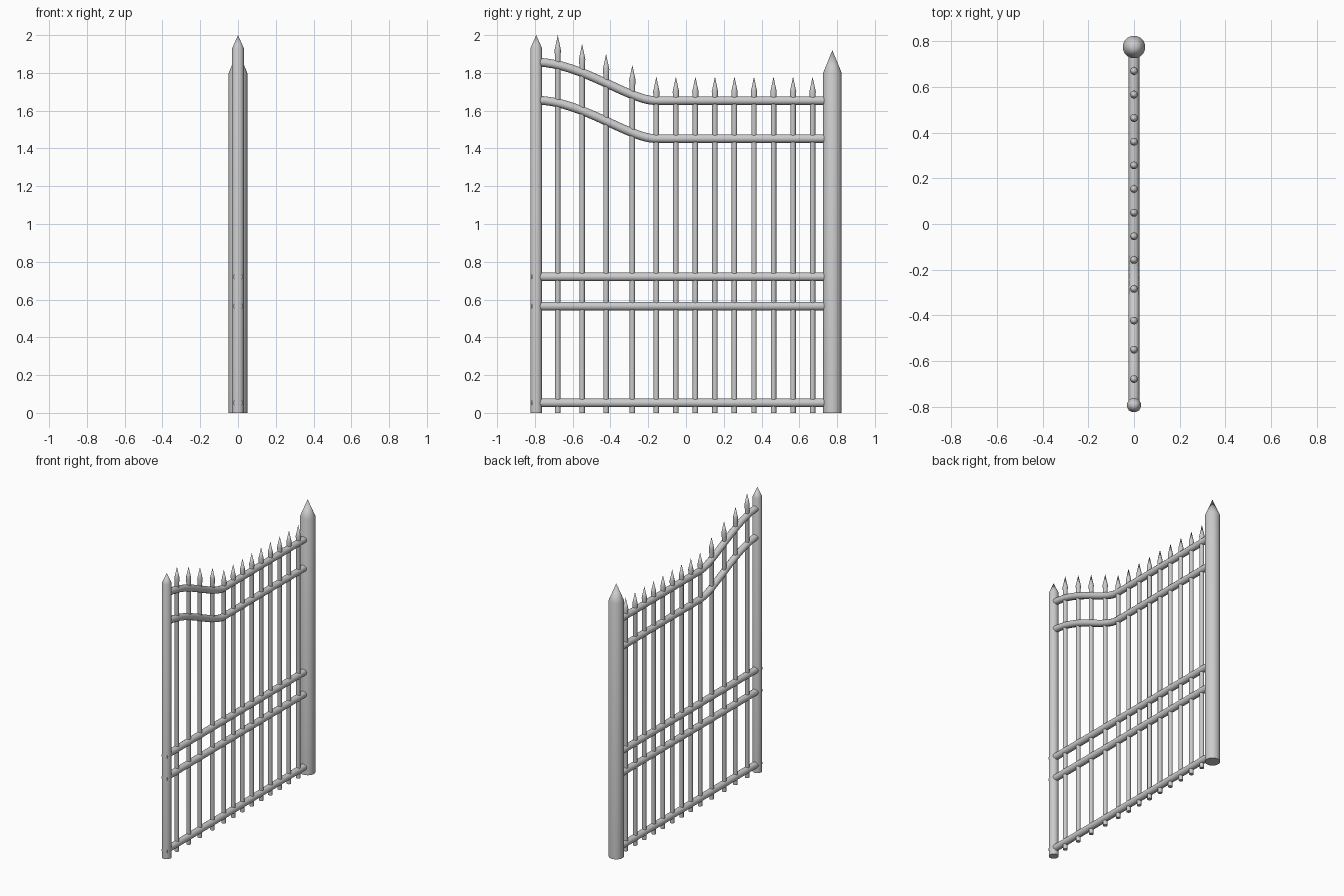
import bpy, bmesh, math

if "Cube" in bpy.data.objects:
    bpy.data.objects.remove(bpy.data.objects["Cube"])


def finish(obj):
    bpy.ops.object.select_all(action='DESELECT')
    obj.select_set(True)
    bpy.context.view_layer.objects.active = obj
    bpy.ops.object.shade_smooth_by_angle(angle=math.radians(35))


def lathe(name, y, profile, sides):
    """Closed upright turned part from (radius, z) pairs; the last pair is the tip."""
    bm = bmesh.new()
    rings = []
    for r, z in profile[:-1]:
        rings.append([bm.verts.new((r * math.cos(2 * math.pi * i / sides),
                                    r * math.sin(2 * math.pi * i / sides), z))
                      for i in range(sides)])
    tip = bm.verts.new((0, 0, profile[-1][1]))
    bm.faces.new(rings[0][::-1])
    for i in range(sides):
        j = (i + 1) % sides
        for a, b in zip(rings, rings[1:]):
            bm.faces.new((a[i], a[j], b[j], b[i]))
        bm.faces.new((rings[-1][i], rings[-1][j], tip))
    mesh = bpy.data.meshes.new(name)
    bm.to_mesh(mesh)
    bm.free()
    obj = bpy.data.objects.new(name, mesh)
    obj.location.y = y
    bpy.context.collection.objects.link(obj)
    finish(obj)


def straight_rail(name, z, y0, y1, r):
    bpy.ops.mesh.primitive_cylinder_add(vertices=24, radius=r, depth=y1 - y0,
                                        location=(0, (y0 + y1) / 2, z),
                                        rotation=(math.pi / 2, 0, 0))
    obj = bpy.context.object
    obj.name = name
    finish(obj)


def curved_rail(name, z, r):
    """Rail that runs level from the big post, then sweeps up to the slim post."""
    cu = bpy.data.curves.new(name, 'CURVE')
    cu.dimensions = '3D'
    cu.bevel_depth = r
    cu.bevel_resolution = 4
    cu.use_fill_caps = True
    cu.resolution_u = 16
    sp = cu.splines.new('BEZIER')
    sp.bezier_points.add(2)
    data = [((-0.79, 0.204), (-0.85, 0.204), (-0.55, 0.198)),
            ((-0.16, 0), (-0.30, 0), (0.0, 0)),
            ((0.76, 0), (0.6, 0), (0.8, 0))]
    for p, (co, left, right) in zip(sp.bezier_points, data):
        p.handle_left_type = p.handle_right_type = 'FREE'
        p.co = (0, co[0], z + co[1])
        p.handle_left = (0, left[0], z + left[1])
        p.handle_right = (0, right[0], z + right[1])
    obj = bpy.data.objects.new(name, cu)
    bpy.context.collection.objects.link(obj)
    bpy.ops.object.select_all(action='DESELECT')
    obj.select_set(True)
    bpy.context.view_layer.objects.active = obj
    bpy.ops.object.convert(target='MESH')
    finish(bpy.context.object)


# posts
lathe("hinge_post", 0.775, [(0.049, 0), (0.049, 1.80), (0, 1.92)], 32)
lathe("latch_post", -0.793, [(0.031, 0), (0.031, 1.93), (0, 2.0)], 32)

# rails
RAIL = 0.023
curved_rail("top_rail", 1.653, RAIL)
curved_rail("second_rail", 1.452, RAIL)
for name, z in (("upper_mid_rail", 0.72), ("lower_mid_rail", 0.565), ("bottom_rail", 0.053)):
    straight_rail(name, z, -0.817, 0.76, RAIL)

# spiked bars: four follow the sweep, the rest are level
bars = [(-0.679, 2.0), (-0.55, 1.953), (-0.423, 1.90), (-0.284, 1.842)]
bars += [(-0.157 + 0.1034 * i, 1.78) for i in range(9)]
for n, (y, top) in enumerate(bars, 1):
    lathe(f"bar_{n:02d}", y,
          [(0.0145, 0), (0.0145, top - 0.115), (0.017, top - 0.08), (0, top)], 16)
